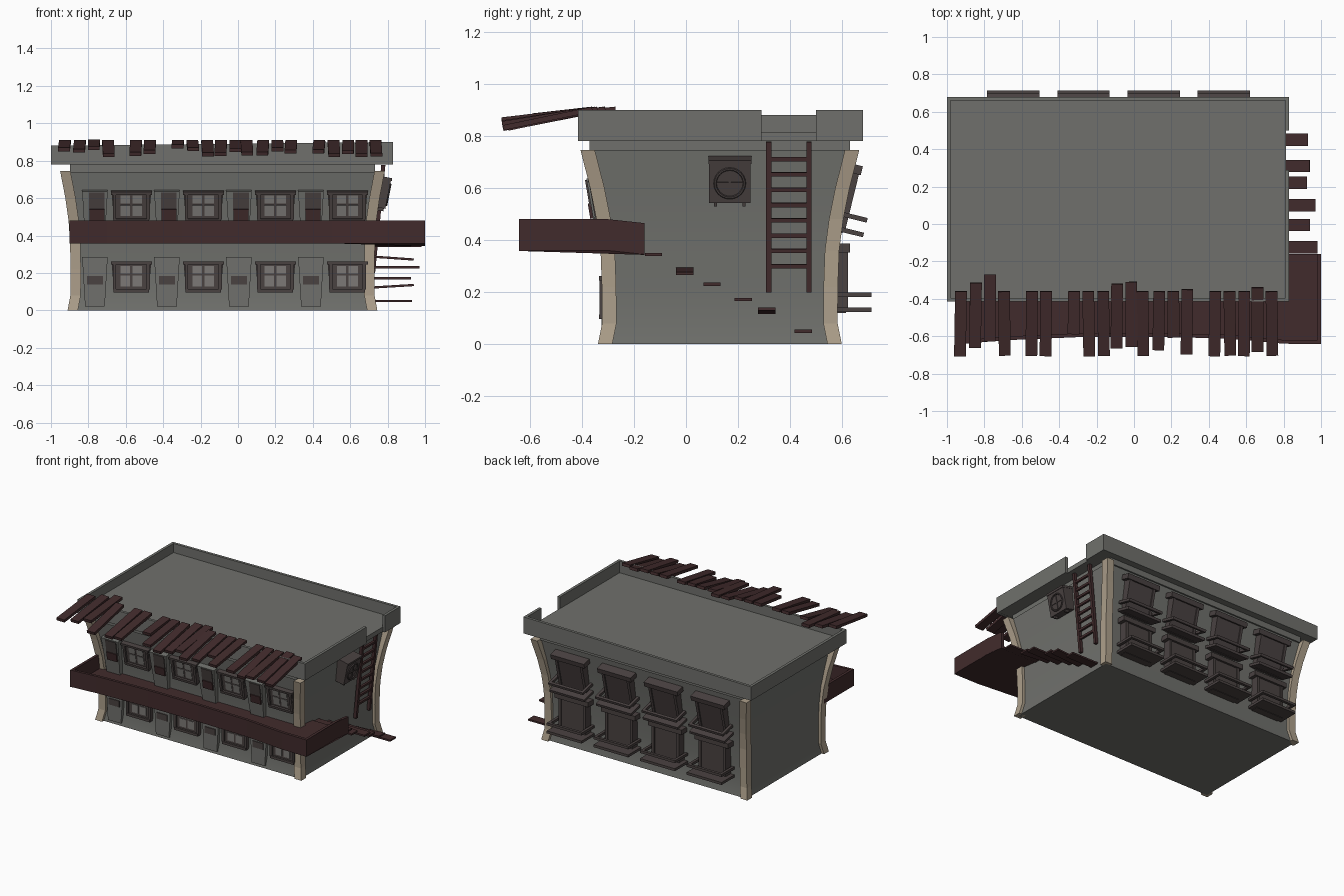
import bpy, bmesh, math, random
from mathutils import Matrix, Vector

cube = bpy.data.objects.get("Cube")
if cube:
    bpy.data.objects.remove(cube)
random.seed(4)
CX, CY = -0.083, 0.13


def material(name, rgb):
    m = bpy.data.materials.new(name)
    m.use_nodes = True
    m.diffuse_color = (*rgb, 1)
    m.node_tree.nodes["Principled BSDF"].inputs["Base Color"].default_value = (*rgb, 1)
    return m


PLASTER = material("grey plaster", (0.16, 0.163, 0.15))
STONE = material("beige stone", (0.42, 0.35, 0.26))
WOOD = material("dark red wood", (0.053, 0.024, 0.025))
TAUPE = material("taupe metal", (0.068, 0.054, 0.053))
GLASS = material("pale glass", (0.2, 0.19, 0.18))


def finish(name, bm, mats):
    bmesh.ops.recalc_face_normals(bm, faces=bm.faces)
    mesh = bpy.data.meshes.new(name)
    bm.to_mesh(mesh)
    bm.free()
    for m in mats:
        mesh.materials.append(m)
    ob = bpy.data.objects.new(name, mesh)
    bpy.context.collection.objects.link(ob)
    return ob


def boxes(name, parts, matrix=Matrix()):
    """Joined boxes: (centre, size, material, optional top width factor)."""
    bm = bmesh.new()
    mats = []
    for centre, size, mat, *taper in parts:
        if mat not in mats:
            mats.append(mat)
        new = bmesh.ops.create_cube(bm, size=1)["verts"]
        for v in new:
            k = taper[0] if taper and v.co.z > 0 else 1
            v.co = matrix @ Vector([c + a * s for c, a, s in zip(centre, (v.co.x * k, v.co.y, v.co.z), size)])
        for f in {f for v in new for f in v.link_faces}:
            f.material_index = mats.index(mat)
    return finish(name, bm, mats)


def prism(name, outline, low, high, mat):
    """Closed outline in plan, between two height functions of x and y."""
    bm = bmesh.new()
    a = [bm.verts.new((x, y, low(x, y))) for x, y in outline]
    b = [bm.verts.new((x, y, high(x, y))) for x, y in outline]
    bm.faces.new(a)
    bm.faces.new(b)
    for i in range(len(a)):
        j = (i + 1) % len(a)
        bm.faces.new((a[i], a[j], b[j], b[i]))
    return finish(name, bm, [mat])


def loft(name, rings, mat):
    """Stack of rectangles (x0, x1, y0, y1, z)."""
    bm = bmesh.new()
    loops = [[bm.verts.new(p) for p in ((x0, y0, z), (x1, y0, z), (x1, y1, z), (x0, y1, z))]
             for x0, x1, y0, y1, z in rings]
    bm.faces.new(loops[0])
    bm.faces.new(loops[-1])
    for a, b in zip(loops, loops[1:]):
        for i in range(4):
            j = (i + 1) % 4
            bm.faces.new((a[i], a[j], b[j], b[i]))
    return finish(name, bm, [mat])


def mount(angle, x, y, z, tilt=0):
    """Local +y points out of the wall; tilt leans the top outward."""
    return Matrix.Translation((x, y, z)) @ Matrix.Rotation(angle, 4, "Z") @ Matrix.Rotation(-tilt, 4, "X")


# Flared walls and corner pillars share one profile: height, half x, half y, wall inset
PROFILE = [(0, .828, .468, .02), (.08, .813, .452, .02), (.22, .812, .453, .02), (.36, .815, .458, .02),
           (.48, .823, .474, .025), (.6, .84, .498, .03), (.745, .868, .535, .045)]
wall = loft("walls", [(CX - hx + i, CX + hx - i, CY - hy + i, CY + hy - i, z) for z, hx, hy, i in PROFILE], PLASTER)
bpy.context.view_layer.objects.active = wall
wall.select_set(True)
bpy.ops.object.shade_smooth_by_angle(angle=math.radians(30))
wall.select_set(False)
boxes("wall_top_band", [((CX, CY, .763), (1.63, 1.0, .05), PLASTER)])
for sx, side in ((1, "left"), (-1, "right")):
    for sy, end in ((1, "back"), (-1, "front")):
        rings = []
        for z, hx, hy, i in PROFILE:
            xs = sorted((CX + sx * hx, CX + sx * (hx - .055)))
            ys = sorted((CY + sy * hy, CY + sy * (hy - .055)))
            rings.append((*xs, *ys, z))
        loft(f"{end}_{side}_pillar", rings, STONE)

# Roof slab and a parapet with a gap at the ladder
boxes("roof_slab", [((-.087, .1325, .798), (1.8, 1.07, .034), PLASTER)])
X0, X1, Y0, Y1, T = -1.0, .83, -.415, .68, .02
prism("parapet", [(X1, .5), (X1, Y1), (X0, Y1), (X0, Y0), (X1, Y0), (X1, .29), (X1 - T, .29), (X1 - T, Y0 + T),
                  (X0 + T, Y0 + T), (X0 + T, Y1 - T), (X1 - T, Y1 - T), (X1 - T, .5)],
      lambda x, y: .78, lambda x, y: .88 + .02 * (x - X0) / (X1 - X0), PLASTER)

# Wooden balcony around the front and one side
edge = [(-.9, -.3), (-.9, -.64), (-.7, -.622), (-.3, -.605), (.1, -.603), (.5, -.612), (.8, -.64),
        (1.0, -.642), (1.0, -.3), (1.0, -.16)]
inner = [(.98, -.16), (.98, -.3), (.98, -.62), (.8, -.62), (.5, -.592), (.1, -.583), (-.3, -.585),
         (-.7, -.602), (-.88, -.62), (-.88, -.3)]
def drop(y):
    return .015 * max(0, (y + .3) / .14)
prism("balcony_rail", edge + inner, lambda x, y: .36 - drop(y), lambda x, y: .48 - drop(y), WOOD)
prism("balcony_floor", edge + [(.7, -.16), (.7, -.3)], lambda x, y: .358 - drop(y), lambda x, y: .378 - drop(y), WOOD)

# Doors and windows on the front, two storeys
for level, (zd, zw, lean) in enumerate(((.02, .095, 0), (.378, .475, .17))):
    yd = -.305 if level == 0 else -.318
    for n in range(4):
        x = -.765 + .385 * n
        door = [((0, 0, .133), (.105, .04, .265), PLASTER, 1.3)]
        if level:
            door += [((-.01, .022, .21), (.085, .008, .1), TAUPE), ((-.01, .023, .14), (.08, .016, .06), WOOD)]
        else:
            door += [((0, .022, .14), (.085, .009, .045), TAUPE)]
        boxes(f"door_{level}_{n}", door, mount(math.pi, x, yd, zd, lean))
        win = [((0, 0, .083), (.185, .03, .165), TAUPE, 1.15),
               ((0, .012, .158), (.22, .035, .016), TAUPE), ((0, .012, .01), (.19, .035, .018), TAUPE)]
        for sx in (-1, 1):
            win.append(((sx * .09, .012, .085), (.018, .03, .14), TAUPE))
            for z, h in ((.062, .058), (.122, .042)):
                win.append(((sx * .032, .014, z), (.05, .009, h), GLASS))
        boxes(f"window_{level}_{n}", win, mount(math.pi, x + .195, -.305 if level == 0 else -.32, zw, lean))

# Shuttered windows with ledges on the back
for level, (y, z, lean, thick, reach) in enumerate(((.565, .12, 0, .05, .148), (.567, .435, .24, .035, .115))):
    for n in range(4):
        parts = [((0, thick / 2 - .02, .125), (.22, thick + .04, .25), TAUPE),
                 ((0, thick / 2, .25), (.27, thick + .03, .035), TAUPE),
                 ((0, reach / 2, .012), (.28, reach, .018), TAUPE),
                 ((0, reach - .01, .07), (.28, .02, .018), TAUPE)]
        for sx in (-1, 1):
            parts += [((sx * .13, reach / 2, .07), (.02, reach, .018), TAUPE),
                      ((sx * .1, thick - .01, .125), (.02, .035, .23), TAUPE)]
        boxes(f"back_shutter_{level}_{n}", parts, mount(0, -.645 + .375 * n, y, z, lean))

# Loose plank awning: x, inner y, length
planks = [(-.925, -.36, .35), (-.845, -.315, .35), (-.77, -.27, .36), (-.695, -.36, .35), (-.545, -.36, .35),
          (-.47, -.36, .35), (-.32, -.36, .23), (-.245, -.36, .35), (-.165, -.36, .35), (-.09, -.32, .35),
          (-.015, -.31, .35), (.045, -.36, .35), (.135, -.36, .32), (.21, -.36, .25), (.285, -.35, .35),
          (.435, -.36, .35), (.51, -.36, .35), (.59, -.36, .35), (.66, -.34, .35), (.735, -.36, .35)]
for n, (x, y, length) in enumerate(planks):
    slope = random.uniform(.09, .22)
    boxes(f"awning_plank_{n}", [((0, length / 2, 0), (.063, length, .02), WOOD)],
          mount(math.pi + random.uniform(-.02, .02), x, y, .902, slope))

# Floating stair treads: y, z, outer x, twist
for n, (y, z, x, twist) in enumerate(((-.125, .345, .98, 0), (-.005, .28, .94, .07), (.1, .23, .97, 0),
                                      (.22, .172, .925, 0), (.31, .128, .94, -.06), (.45, .05, .93, 0))):
    boxes(f"stair_tread_{n}", [((0, 0, 0), (x - .7, .066, .012), WOOD)],
          Matrix.Translation(((x + .7) / 2, y, z)) @ Matrix.Rotation(twist, 4, "Y"))

# Ladder to the roof
ladder = [((sx * .077, 0, .29), (.02, .022, .58), WOOD) for sx in (-1, 1)]
ladder += [((0, 0, .1 + .059 * i), (.15, .016, .016), WOOD) for i in range(8)]
boxes("ladder", ladder, mount(-math.pi / 2, .722, .395, .2, .095))

# Air conditioner with round fan guard
ac = mount(-math.pi / 2, .725, .168, .55, .2)
unit = [((0, .02, .088), (.16, .085, .165), TAUPE), ((0, .022, .165), (.165, .09, .015), TAUPE)]
unit += [((sx * .055, .04, 0), (.012, .03, .02), TAUPE) for sx in (-1, 1)]
unit += [((0, .064, .082), (.1, .006, .008), TAUPE), ((0, .064, .082), (.008, .006, .1), TAUPE)]
boxes("air_conditioner", unit, ac)
bpy.ops.mesh.primitive_torus_add(major_radius=.056, minor_radius=.006, major_segments=24, minor_segments=6)
guard = bpy.context.object
guard.name = "fan_guard"
guard.data.materials.append(TAUPE)
guard.matrix_world = ac @ Matrix.Translation((0, .064, .082)) @ Matrix.Rotation(math.pi / 2, 4, "X")
